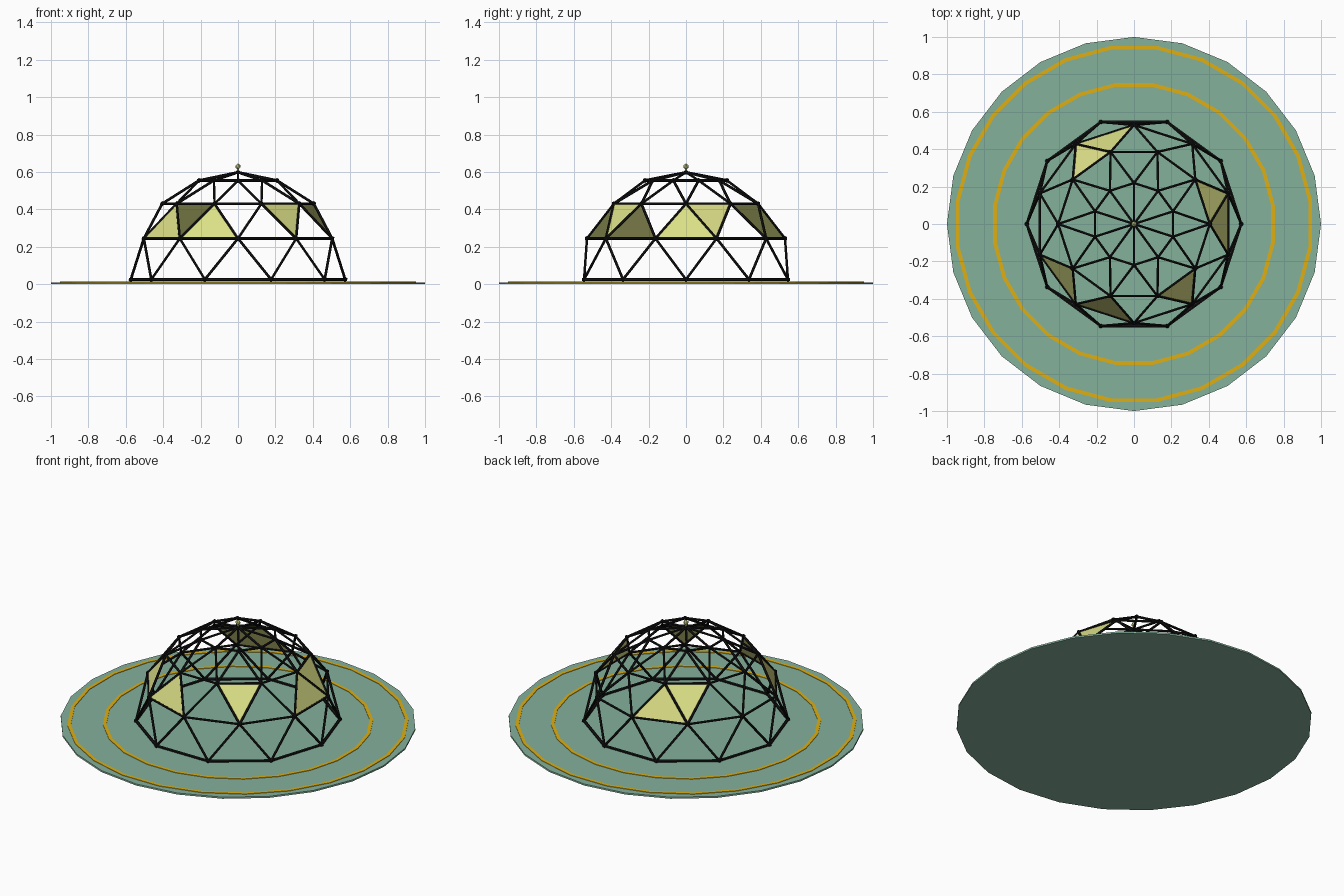
import bpy, bmesh, math
from mathutils import Vector, Matrix

if "Cube" in bpy.data.objects:
    bpy.data.objects.remove(bpy.data.objects["Cube"])

R, Z0 = 0.573, 0.025          # dome radius and height of its base ring


def material(name, rgb):
    m = bpy.data.materials.new(name)
    m.diffuse_color = (*rgb, 1)
    m.use_nodes = True
    m.node_tree.nodes["Principled BSDF"].inputs["Base Color"].default_value = m.diffuse_color
    return m


GREEN = material("sage green", (0.235, 0.44, 0.33))
GOLD = material("gold line", (0.74, 0.43, 0.006))
BLACK = material("black steel", (0.007, 0.007, 0.007))
YELLOW = material("pale yellow", (0.71, 0.74, 0.24))


def finish(bm, name, mat):
    me = bpy.data.meshes.new(name)
    bm.to_mesh(me)
    bm.free()
    me.materials.append(mat)
    ob = bpy.data.objects.new(name, me)
    bpy.context.collection.objects.link(ob)
    return ob


def add_bar(bm, a, b, r, sides=6):
    d = b - a
    mat = Matrix.Translation((a + b) / 2) @ d.to_track_quat('Z', 'Y').to_matrix().to_4x4()
    bmesh.ops.create_cone(bm, cap_ends=True, segments=sides, radius1=r, radius2=r,
                          depth=d.length, matrix=mat)


def add_ball(bm, p, r):
    bmesh.ops.create_icosphere(bm, subdivisions=1, radius=r, matrix=Matrix.Translation(p))


def point(level, deg):
    """Dome joint: level 0 is the base ring, level 4 the top."""
    e, t = math.radians(22.5 * level), math.radians(deg)
    return Vector((R * math.cos(e) * math.cos(t), R * math.cos(e) * math.sin(t),
                   Z0 + R * math.sin(e)))


# Round floor with 24 sides
bm = bmesh.new()
verts = [bm.verts.new((math.cos(math.radians(15 * i)), math.sin(math.radians(15 * i)), 0))
         for i in range(24)]
base = bm.faces.new(verts)
top = bmesh.ops.extrude_face_region(bm, geom=[base])
bmesh.ops.translate(bm, vec=(0, 0, 0.01),
                    verts=[g for g in top["geom"] if isinstance(g, bmesh.types.BMVert)])
bmesh.ops.recalc_face_normals(bm, faces=bm.faces)
finish(bm, "floor_disc", GREEN)


# Painted rings on the floor, raised as thin plates
def floor_ring(name, radius, width=0.02, z0=0.009, z1=0.013):
    bm = bmesh.new()
    loops = []
    for r, z in ((radius - width / 2, z0), (radius + width / 2, z0),
                 (radius + width / 2, z1), (radius - width / 2, z1)):
        loops.append([bm.verts.new((r * math.cos(math.radians(15 * i + 7.5)),
                                    r * math.sin(math.radians(15 * i + 7.5)), z))
                      for i in range(24)])
    for k in range(4):
        a, b = loops[k], loops[(k + 1) % 4]
        for i in range(24):
            j = (i + 1) % 24
            bm.faces.new((a[i], a[j], b[j], b[i]))
    bmesh.ops.recalc_face_normals(bm, faces=bm.faces)
    finish(bm, name, GOLD)


floor_ring("outer_floor_ring", 0.95)
floor_ring("inner_floor_ring", 0.75)

# Dome frame: four rings of ten joints, each ring turned half a step
frame, joints = bmesh.new(), bmesh.new()
apex = Vector((0, 0, Z0 + R))
for level in range(4):
    turn = 18 * (level % 2)
    for i in range(10):
        deg = 36 * i + turn
        p = point(level, deg)
        add_ball(joints, p, 0.0135)
        add_bar(frame, p, point(level, deg + 36), 0.0085 if level == 0 else 0.0072)
        if level < 3:
            for s in (-18, 18):
                add_bar(frame, p, point(level + 1, deg + s), 0.0072)
        else:
            add_bar(frame, p, apex, 0.0072)
add_ball(joints, apex, 0.0135)
finish(frame, "dome_struts", BLACK)
finish(joints, "dome_joints", BLACK)

# Filled triangles between the second and third rings
bm = bmesh.new()
for deg in (108, 0, -108, -144):           # pointing up
    bm.faces.new([bm.verts.new(p) for p in
                  (point(1, deg - 18), point(1, deg + 18), point(2, deg))])
for deg in (126, 18, -54):                 # pointing down
    bm.faces.new([bm.verts.new(p) for p in
                  (point(1, deg), point(2, deg + 18), point(2, deg - 18))])
finish(bm, "dome_panels", YELLOW)

# Small finial on top
bm = bmesh.new()
add_bar(bm, apex, Vector((0, 0, 0.625)), 0.006)
finish(bm, "finial_stem", YELLOW)
bm = bmesh.new()
add_ball(bm, Vector((0, 0, 0.629)), 0.016)
finish(bm, "finial_ball", YELLOW)
